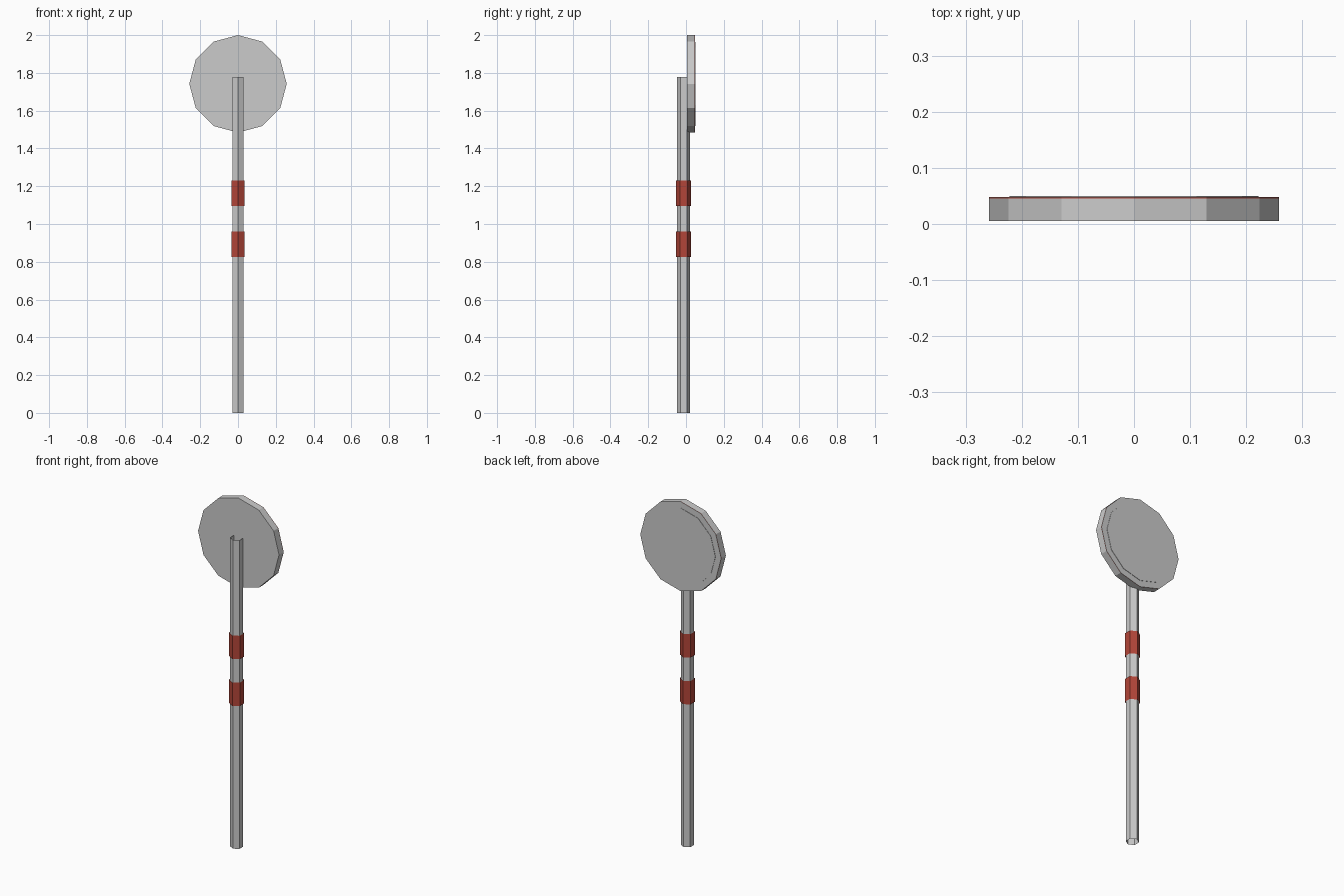
import bpy
import bmesh
from math import sin, cos, pi

if "Cube" in bpy.data.objects:
    bpy.data.objects.remove(bpy.data.objects["Cube"])

POST_Y = -0.0125
SIGN_Z = 1.742

red = bpy.data.materials.new("red_paint")
red.diffuse_color = (0.45, 0.06, 0.04, 1)
red.use_nodes = True
red.node_tree.nodes["Principled BSDF"].inputs["Base Color"].default_value = red.diffuse_color


def prism(name, sides, radius, start, end, place, caps=(), mat=None):
    """Straight-sided tube; place(a, b, t) maps section and depth to space."""
    bm = bmesh.new()
    rings = []
    for t in (start, end):
        rings.append([bm.verts.new(place(radius * sin(2 * pi * i / sides),
                                         radius * cos(2 * pi * i / sides), t))
                      for i in range(sides)])
    for i in range(sides):
        j = (i + 1) % sides
        # clockwise section, so order the walls to face outward
        bm.faces.new((rings[0][j], rings[0][i], rings[1][i], rings[1][j]))
    if 0 in caps:
        bm.faces.new(rings[0])
    if 1 in caps:
        bm.faces.new(rings[1][::-1])
    mesh = bpy.data.meshes.new(name)
    bm.to_mesh(mesh)
    bm.free()
    obj = bpy.data.objects.new(name, mesh)
    bpy.context.collection.objects.link(obj)
    if mat:
        mesh.materials.append(mat)
    return obj


def upright(a, b, t):
    return (a, POST_Y + b, t)


def facing(a, b, t):
    return (-a, t, SIGN_Z + b)


# Open hexagonal post
prism("post", 6, 0.0345, 0, 1.778, upright)

# Two painted sleeves around the post
for label, low in (("lower", 0.825), ("upper", 1.095)):
    prism(label + "_band", 6, 0.0395, low, low + 0.135, upright, mat=red)

# Twelve-sided sign plate with a thin red edge and a slightly raised face
prism("sign_plate", 12, 0.258, 0.005, 0.0455, facing, caps=(0,))
prism("sign_edge", 12, 0.258, 0.0455, 0.047, facing, mat=red)
prism("sign_back", 12, 0.258, 0.047, 0.048, facing, caps=(1,))
prism("sign_face", 12, 0.222, 0.048, 0.05, facing, caps=(1,))
